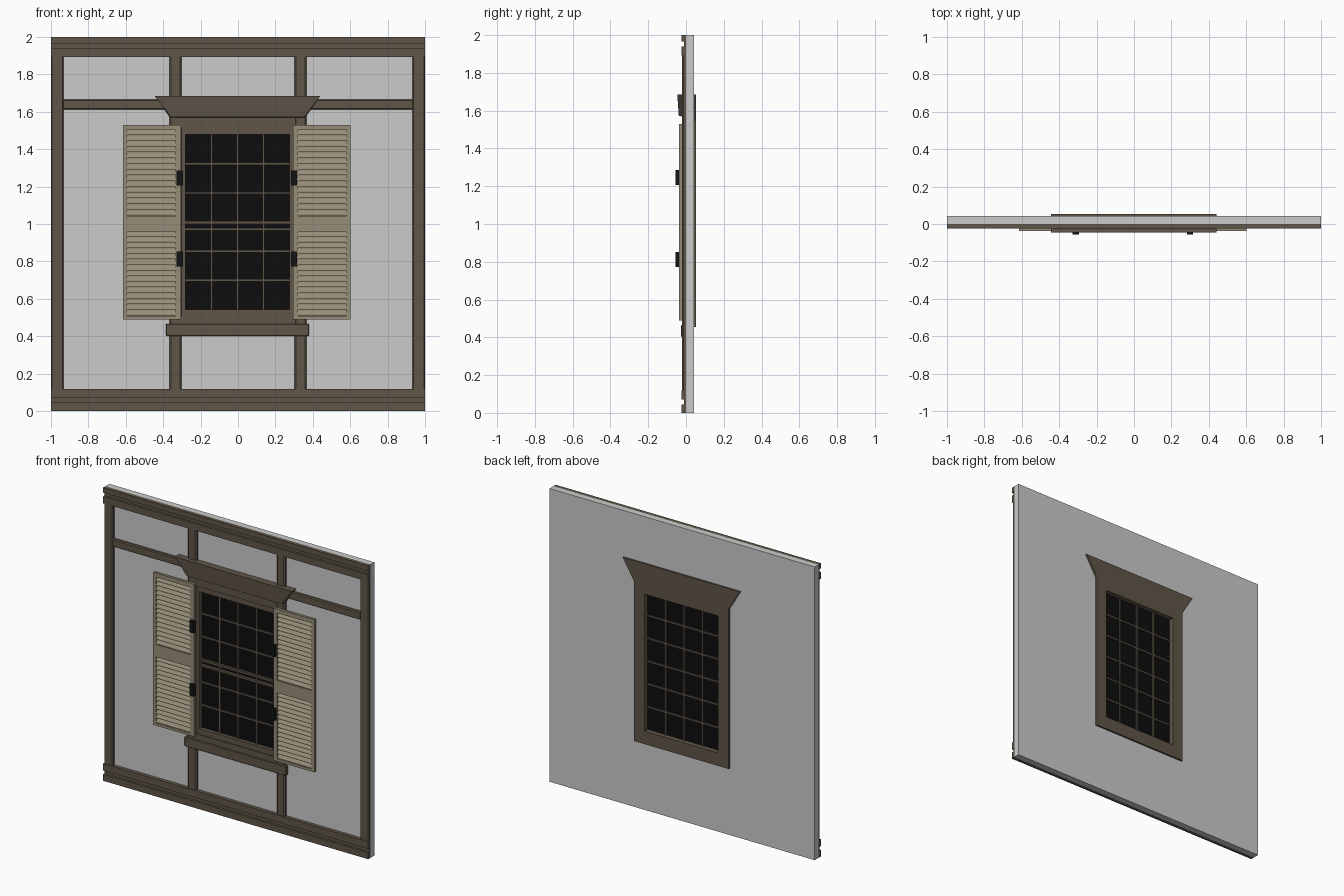
import bpy, bmesh
from mathutils import Vector

if "Cube" in bpy.data.objects:
    bpy.data.objects.remove(bpy.data.objects["Cube"])


def mat(name, r, g, b):
    m = bpy.data.materials.new(name)
    m.diffuse_color = (r, g, b, 1)
    m.use_nodes = True
    m.node_tree.nodes["Principled BSDF"].inputs["Base Color"].default_value = m.diffuse_color
    return m


TIMBER = mat("brown_timber", 0.115, 0.092, 0.066)
PLASTER = mat("grey_plaster", 0.60, 0.60, 0.60)
TAN = mat("tan_shutter", 0.31, 0.27, 0.19)
GLASS = mat("black_glass", 0.004, 0.004, 0.004)
IRON = mat("black_iron", 0.006, 0.007, 0.007)


def finish(bm, name, material):
    bmesh.ops.recalc_face_normals(bm, faces=bm.faces)
    me = bpy.data.meshes.new(name)
    bm.to_mesh(me)
    bm.free()
    me.materials.append(material)
    ob = bpy.data.objects.new(name, me)
    bpy.context.collection.objects.link(ob)
    return ob


def add_prism(bm, pts, push):
    f = bm.faces.new([bm.verts.new(p) for p in pts])
    r = bmesh.ops.extrude_face_region(bm, geom=[f])
    vs = [v for v in r["geom"] if isinstance(v, bmesh.types.BMVert)]
    bmesh.ops.translate(bm, verts=vs, vec=Vector(push))


def add_box(bm, x0, x1, y0, y1, z0, z1):
    add_prism(bm, [(x0, y0, z0), (x1, y0, z0), (x1, y0, z1), (x0, y0, z1)], (0, y1 - y0, 0))


def box(name, material, *dims, bevel=0):
    bm = bmesh.new()
    add_box(bm, *dims)
    ob = finish(bm, name, material)
    if bevel:
        m = ob.modifiers.new("bevel", "BEVEL")
        m.width, m.segments = bevel, 1
    return ob


def prism(name, material, pts, push):
    bm = bmesh.new()
    add_prism(bm, pts, push)
    return finish(bm, name, material)


def cut(ob, cutter):
    m = ob.modifiers.new("opening", "BOOLEAN")
    m.operation, m.object, m.solver = "DIFFERENCE", cutter, "EXACT"


# Cutters for the window opening
opening = box("opening_cutter", GLASS, -0.28, 0.275, -0.2, 0.2, 0.543, 1.478)
wall_hole = box("wall_cutter", GLASS, -0.30, 0.295, -0.2, 0.2, 0.52, 1.50)
for c in (opening, wall_hole):
    c.hide_render = True
    c.hide_viewport = True

# Plaster wall
cut(box("wall", PLASTER, -1, 1, 0, 0.042, 0, 2), wall_hole)

# Grooved top and bottom beams
for name, zs in (("top_beam", (2.0, 1.965, 1.94, 1.893)), ("bottom_beam", (0.0, 0.045, 0.07, 0.118))):
    a, b, c, d = zs
    prof = [(0, a), (-0.025, a), (-0.025, b), (-0.01, b), (-0.01, c),
            (-0.025, c), (-0.025, d), (0, d)]
    prism(name, TIMBER, [(-1, y, z) for y, z in prof], (2, 0, 0))

# Posts, studs and side rails, with chamfered front edges
for side, s in (("left", -1), ("right", 1)):
    def timber(name, xa, xb, z0, z1, ch, cv):
        # ch / cv: chamfer on vertical inner+outer edges, or on horizontal edges
        x0, x1 = sorted((s * xa, s * xb))
        if cv:
            pts = [(x0, 0, z0), (x0, -0.013, z0), (x0, -0.02, z0 + cv),
                   (x0, -0.02, z1 - cv), (x0, -0.013, z1), (x0, 0, z1)]
            prism(side + name, TIMBER, pts, (x1 - x0, 0, 0))
        else:
            pts = [(x0, 0, z0), (x0, -0.013, z0), (x0 + ch, -0.02, z0),
                   (x1 - ch, -0.02, z0), (x1, -0.013, z0), (x1, 0, z0)]
            prism(side + name, TIMBER, pts, (0, 0, z1 - z0))
    timber("_post", 0.932, 1.0, 0.118, 1.893, 0.006, 0)
    timber("_stud", 0.302, 0.367, 0.118, 1.893, 0.009, 0)
    timber("_rail", 0.365, 0.934, 1.612, 1.665, 0, 0.005)

# Window casing: liner through the wall, head, bottom rail and sill
cut(box("window_liner", TIMBER, -0.31, 0.305, -0.013, 0.045, 0.505, 1.515), opening)
box("window_head", TIMBER, -0.312, 0.307, -0.02, 0, 1.515, 1.58)
box("bottom_rail", TIMBER, -0.312, 0.307, -0.02, 0, 0.46, 0.506)
box("sill", TIMBER, -0.386, 0.38, -0.026, 0, 0.402, 0.466, bevel=0.003)

# Flared hood over the front, lower edge tapered back
bm = bmesh.new()
outline = [(-0.36, 1.565), (0.355, 1.565), (0.44, 1.685), (-0.445, 1.685)]
add_prism(bm, [(x, 0, z) for x, z in outline], (0, -0.046, 0))
for v in bm.verts:
    if v.co.y < -0.01 and v.co.z < 1.6:
        v.co.y = -0.038
        v.co.z += 0.008
finish(bm, "hood", TIMBER)

# Back trim with the same flared head
trim = [(-0.36, 0.455), (0.355, 0.455), (0.355, 1.545), (0.44, 1.685), (-0.445, 1.685), (-0.36, 1.545)]
cut(prism("back_trim", TIMBER, [(x, 0.04, z) for x, z in trim], (0, 0.014, 0)), opening)

# Glass and glazing bars
box("glass", GLASS, -0.29, 0.285, 0.012, 0.02, 0.53, 1.49)
bm = bmesh.new()
for i in range(1, 4):
    x = -0.28 + 0.555 * i / 4
    add_box(bm, x - 0.006, x + 0.006, 0.002, 0.028, 0.54, 1.48)
for i in range(1, 6):
    z = 0.543 + 0.935 * i / 6
    add_box(bm, -0.285, 0.28, 0.003, 0.027, z - 0.006, z + 0.006)
finish(bm, "glazing_bars", TIMBER)
bm = bmesh.new()
for z in (0.972, 1.008):
    add_box(bm, -0.285, 0.28, -0.006, 0.012, z - 0.007, z + 0.007)
finish(bm, "meeting_rails", TIMBER)

# Louvred shutters with hinges
for side, s in (("left", -1), ("right", 1)):
    def span(a, b):
        return sorted((-0.006 + s * a, -0.006 + s * b))
    yf, yb = -0.037, -0.02
    bm = bmesh.new()
    for a, b in ((0.299, 0.328), (0.587, 0.608)):
        add_box(bm, *span(a, b), yf, yb, 0.49, 1.53)
    x0, x1 = span(0.328, 0.587)
    for z0, z1 in ((0.49, 0.507), (0.958, 1.042), (1.502, 1.53)):
        add_box(bm, x0, x1, yf, yb, z0, z1)
    add_box(bm, x0, x1, -0.023, yb, 0.49, 1.53)
    finish(bm, side + "_shutter_frame", TAN)
    bm = bmesh.new()
    for z0, z1 in ((0.507, 0.958), (1.042, 1.502)):
        n = 15
        step = (z1 - z0) / n
        for i in range(n):
            z = z0 + i * step
            add_prism(bm, [(x0, -0.023, z + step * 0.45), (x0, -0.036, z + step * 0.15),
                           (x0, -0.036, z + step * 0.35), (x0, -0.023, z + step * 0.98)],
                      (x1 - x0, 0, 0))
    finish(bm, side + "_shutter_slats", TAN)
    for name, z in (("_lower_hinge", 0.813), ("_upper_hinge", 1.246)):
        box(side + name, IRON, *span(0.289, 0.322), -0.056, -0.036, z - 0.04, z + 0.04)
